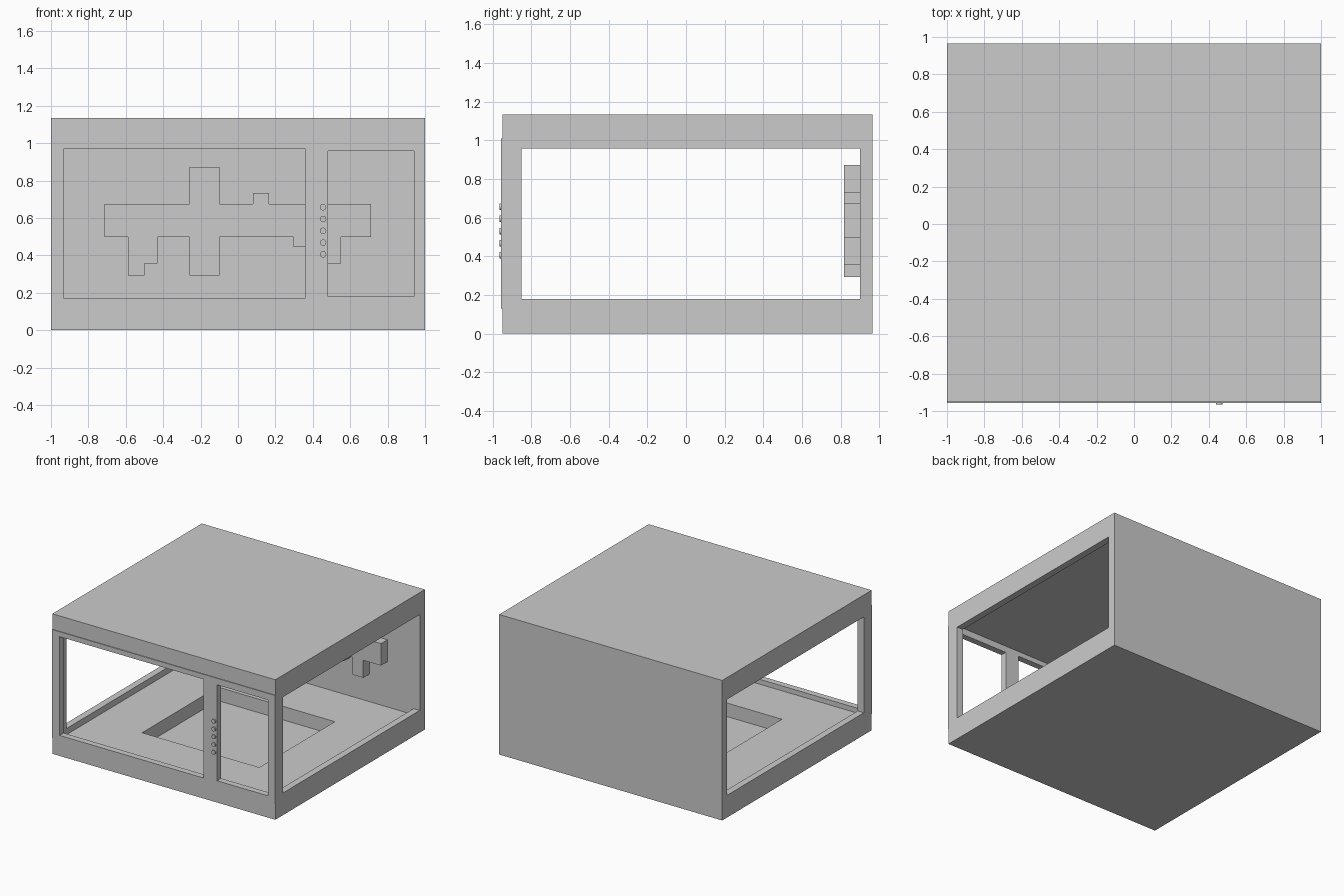
import bpy, bmesh, math

if "Cube" in bpy.data.objects:
    bpy.data.objects.remove(bpy.data.objects["Cube"])

BASE_TOP, ROOF_BOTTOM, TOP = 0.13, 1.01, 1.135
FRONT, BACK = -0.95, 0.965


def finish(name, bm):
    bmesh.ops.recalc_face_normals(bm, faces=bm.faces)
    mesh = bpy.data.meshes.new(name)
    bm.to_mesh(mesh)
    bm.free()
    obj = bpy.data.objects.new(name, mesh)
    bpy.context.collection.objects.link(obj)
    return obj


def box(name, x, y, z):
    """Box from three (low, high) ranges."""
    bm = bmesh.new()
    bmesh.ops.create_cube(bm, size=1)
    for v in bm.verts:
        for i, (lo, hi) in enumerate((x, y, z)):
            v.co[i] = hi if v.co[i] > 0 else lo
    return finish(name, bm)


def cut(obj, x, y, z):
    """Cut a box-shaped opening."""
    cutter = box(obj.name + "_cutter", x, y, z)
    cutter.hide_render = True
    cutter.hide_set(True)
    mod = obj.modifiers.new("opening", "BOOLEAN")
    mod.operation = "DIFFERENCE"
    mod.solver = "EXACT"
    mod.object = cutter


def extrude_profile(name, points, y0, y1):
    """Extrude an x-z outline along y."""
    bm = bmesh.new()
    face = bm.faces.new([bm.verts.new((x, y0, z)) for x, z in points])
    new = bmesh.ops.extrude_face_region(bm, geom=[face])["geom"]
    bmesh.ops.translate(bm, vec=(0, y1 - y0, 0),
                        verts=[g for g in new if isinstance(g, bmesh.types.BMVert)])
    return finish(name, bm)


# Base with a square pit, and roof slab
base = box("base", (-1, 1), (FRONT, BACK), (0, BASE_TOP))
cut(base, (-0.51, 0.54), (-0.5, 0.47), (0.02, 0.3))
box("roof", (-1, 1), (FRONT, BACK), (ROOF_BOTTOM, TOP))

# Solid back wall
wall_z = (BASE_TOP, ROOF_BOTTOM)
box("back_wall", (-1, 1), (0.9, BACK), wall_z)

# Front wall, slightly proud, with two windows
front = box("front_wall", (-1, 1), (-0.956, -0.905), wall_z)
cut(front, (-0.93, 0.358), (-1.1, -0.8), (0.17, 0.97))
cut(front, (0.482, 0.94), (-1.1, -0.8), (0.18, 0.957))

# Side walls: window frames open up to the back wall
for side, name in ((-1, "left_wall"), (1, "right_wall")):
    xs = sorted((side * 0.945, side))
    z0, z1 = 0.18, 0.957
    box(name + "_sill", xs, (-0.905, 0.9), (BASE_TOP, z0))
    box(name + "_header", xs, (-0.905, 0.9), (z1, ROOF_BOTTOM))
    box(name + "_post", xs, (-0.905, -0.85), (z0, z1))

# Stepped relief on the inside of the back wall
outline = [
    (-0.715, 0.675), (-0.26, 0.675), (-0.26, 0.872), (-0.10, 0.872),
    (-0.10, 0.675), (0.08, 0.675), (0.08, 0.733), (0.165, 0.733),
    (0.165, 0.675), (0.71, 0.675), (0.71, 0.497), (0.55, 0.497),
    (0.55, 0.355), (0.455, 0.355), (0.455, 0.497), (0.38, 0.497),
    (0.38, 0.445), (0.297, 0.445), (0.297, 0.497), (-0.10, 0.497),
    (-0.10, 0.293), (-0.26, 0.293), (-0.26, 0.497), (-0.43, 0.497),
    (-0.43, 0.357), (-0.50, 0.357), (-0.50, 0.293), (-0.588, 0.293),
    (-0.588, 0.497), (-0.715, 0.497)]
extrude_profile("wall_relief", outline, 0.818, 0.9)

# Column of round buttons between the windows
for i in range(5):
    bpy.ops.mesh.primitive_cylinder_add(
        vertices=24, radius=0.017, depth=0.02,
        location=(0.455, -0.956, 0.405 + i * 0.063),
        rotation=(math.pi / 2, 0, 0))
    bpy.context.object.name = f"button_{i + 1}"
    bpy.ops.object.shade_smooth_by_angle()
